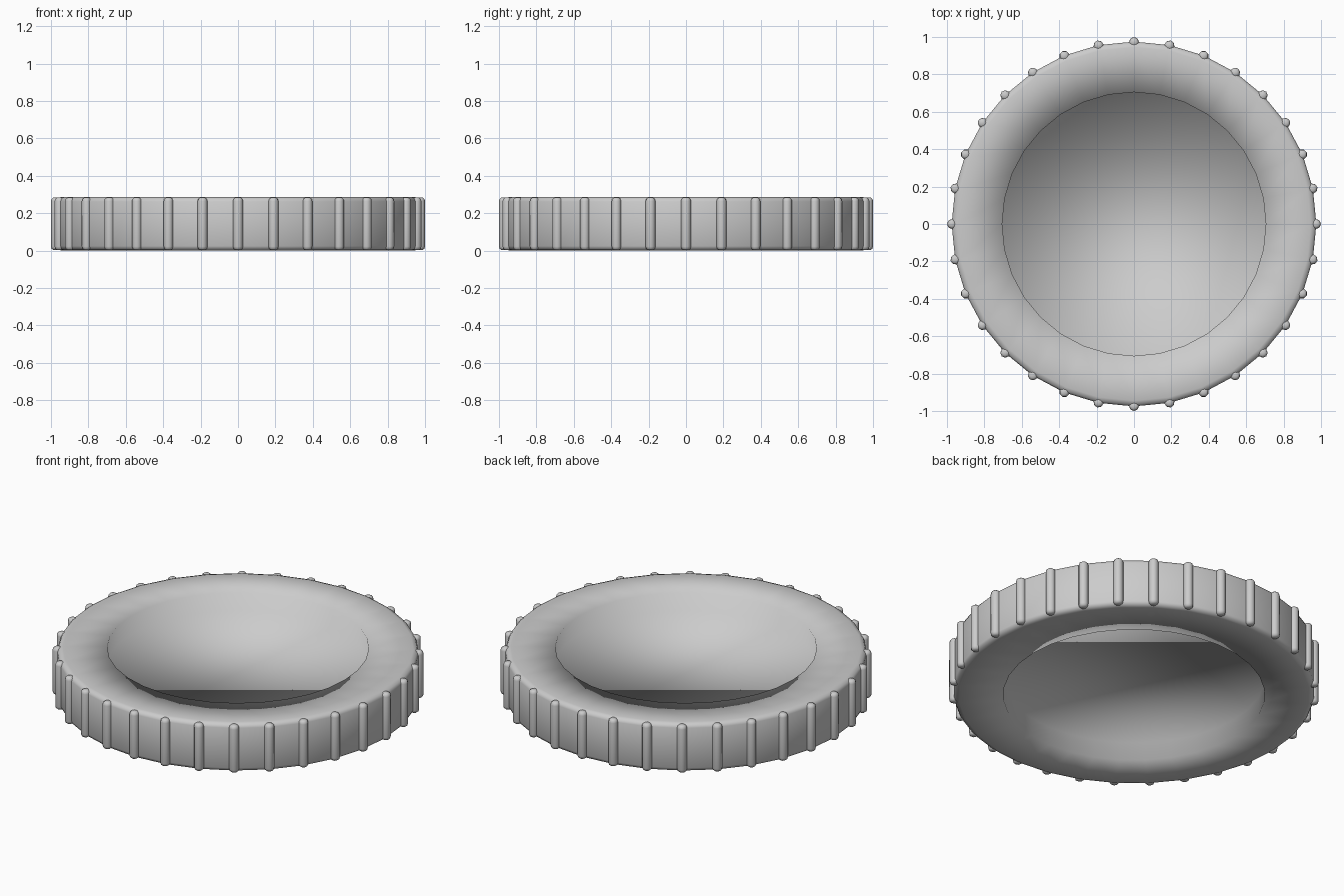
import bpy, bmesh, math
from mathutils import Matrix

if "Cube" in bpy.data.objects:
    bpy.data.objects.remove(bpy.data.objects["Cube"])

SIDES = 32
HEIGHT = 0.286


def finish(bm, name):
    bmesh.ops.recalc_face_normals(bm, faces=bm.faces)
    for f in bm.faces:
        f.smooth = True
    mesh = bpy.data.meshes.new(name)
    bm.to_mesh(mesh)
    bm.free()
    ob = bpy.data.objects.new(name, mesh)
    bpy.context.collection.objects.link(ob)
    return ob


# Disc body: lathed profile with a shallow round recess on both faces
half = [(0.705, 0.178), (0.705, HEIGHT), (0.945, HEIGHT),
        (0.967, 0.279), (0.975, 0.262)]
profile = half + [(r, HEIGHT - z) for r, z in reversed(half)]
bm = bmesh.new()
rings = []
for r, z in profile:
    rings.append([bm.verts.new((r * math.cos(math.tau * i / SIDES),
                                r * math.sin(math.tau * i / SIDES), z))
                  for i in range(SIDES)])
for a, b in zip(rings, rings[1:]):
    for i in range(SIDES):
        j = (i + 1) % SIDES
        bm.faces.new((a[i], b[i], b[j], a[j]))
bm.faces.new(rings[0])
bm.faces.new(rings[-1])
finish(bm, "disc_body")

# Grip ribs: rounded rods standing on every corner of the rim
bm = bmesh.new()
rod_profile = [(0.014, 0.003), (0.024, 0.010), (0.027, 0.022)]
rod_profile += [(r, HEIGHT - z) for r, z in reversed(rod_profile)]
for k in range(SIDES):
    turn = Matrix.Rotation(math.tau * k / SIDES, 4, 'Z') @ Matrix.Translation((0.973, 0, 0))
    prev = None
    for n, (r, z) in enumerate(rod_profile):
        ring = bmesh.ops.create_circle(
            bm, segments=8, radius=r, cap_ends=n in (0, len(rod_profile) - 1),
            matrix=turn @ Matrix.Translation((0, 0, z)))["verts"]
        if prev:
            for i in range(8):
                j = (i + 1) % 8
                bm.faces.new((prev[i], prev[j], ring[j], ring[i]))
        prev = ring
finish(bm, "grip_ribs")
